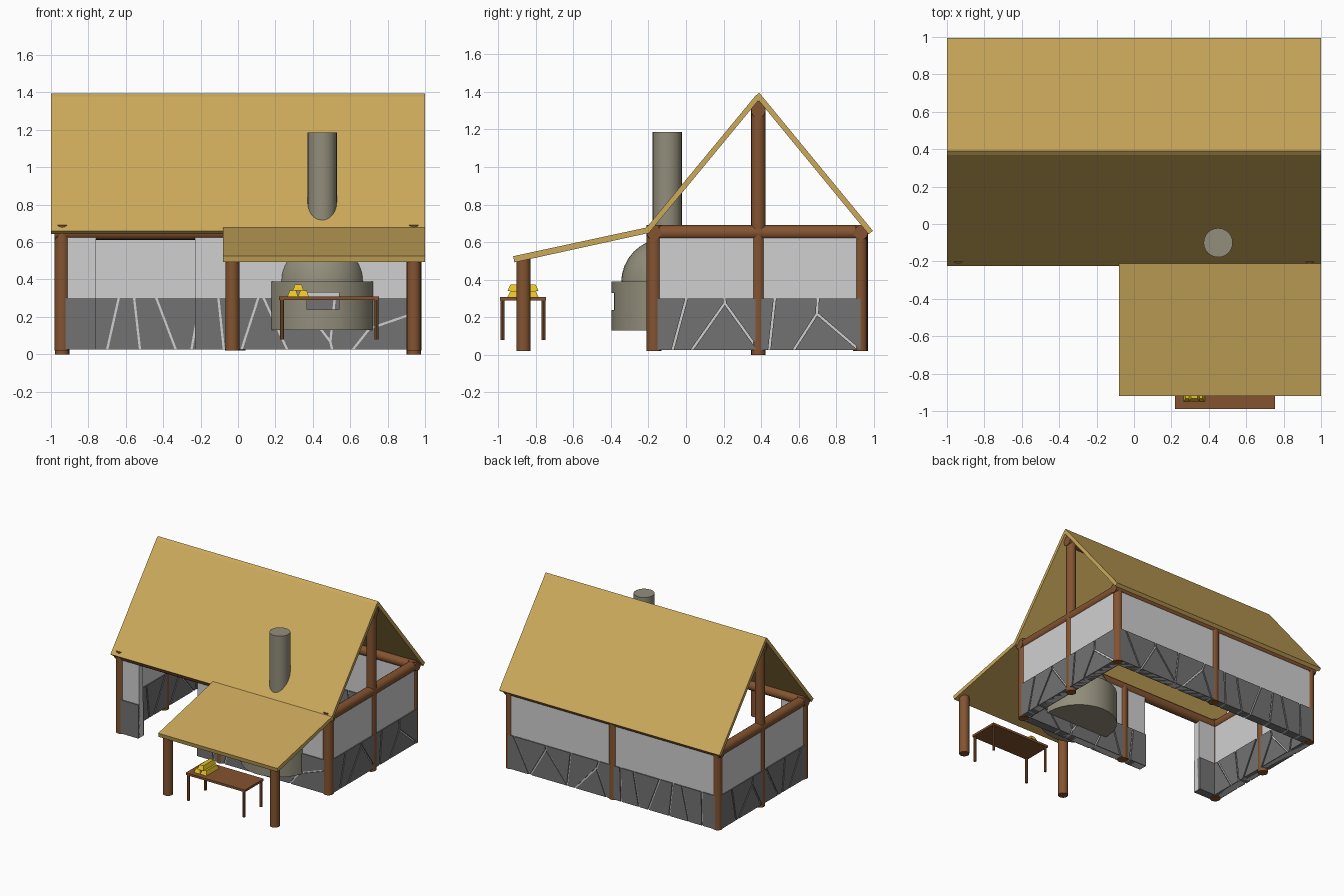
import bpy, bmesh, math, random
from mathutils import Vector

random.seed(7)
cube = bpy.data.objects.get("Cube")
if cube:
    bpy.data.objects.remove(cube, do_unlink=True)


def material(name, r, g, b):
    m = bpy.data.materials.new(name)
    m.use_nodes = True
    m.diffuse_color = (r, g, b, 1)
    bsdf = next(n for n in m.node_tree.nodes if n.type == 'BSDF_PRINCIPLED')
    bsdf.inputs["Base Color"].default_value = (r, g, b, 1)
    return m


THATCH = material("thatch", 0.6, 0.4, 0.105)
WOOD = material("wood", 0.23, 0.088, 0.03)
PLASTER = material("plaster", 0.63, 0.63, 0.63)
STONE = material("dark stone", 0.17, 0.17, 0.17)
CLAY = material("oven clay", 0.29, 0.27, 0.2)
GOLD = material("gold", 0.8, 0.55, 0.02)


def finish(bm, name, mat, smooth=False):
    bmesh.ops.recalc_face_normals(bm, faces=bm.faces)
    me = bpy.data.meshes.new(name)
    bm.to_mesh(me)
    bm.free()
    me.materials.append(mat)
    ob = bpy.data.objects.new(name, me)
    bpy.context.collection.objects.link(ob)
    if smooth:
        bpy.ops.object.select_all(action='DESELECT')
        ob.select_set(True)
        bpy.context.view_layer.objects.active = ob
        bpy.ops.object.shade_smooth_by_angle(angle=math.radians(40))
    return ob


def box(name, lo, hi, mat):
    bm = bmesh.new()
    bmesh.ops.create_cube(bm, size=1)
    for v in bm.verts:
        v.co = [(a + b) / 2 + c * (b - a) for a, b, c in zip(lo, hi, v.co)]
    return finish(bm, name, mat)


def log(name, a, b, r, mat=WOOD, sides=16):
    a, b = Vector(a), Vector(b)
    bm = bmesh.new()
    bmesh.ops.create_cone(bm, cap_ends=True, segments=sides, radius1=r, radius2=r,
                          depth=(b - a).length)
    turn = Vector((0, 0, 1)).rotation_difference(b - a)
    for v in bm.verts:
        v.co = turn @ v.co + (a + b) / 2
    return finish(bm, name, mat, True)


def prism(bm, points, offset):
    """Extrude a flat polygon along an offset."""
    face = bm.faces.new([bm.verts.new(p) for p in points])
    new = bmesh.ops.extrude_face_region(bm, geom=[face])["geom"]
    for v in new:
        if isinstance(v, bmesh.types.BMVert):
            v.co += Vector(offset)


def slab(name, x0, x1, profile):
    bm = bmesh.new()
    prism(bm, [(x0, y, z) for y, z in profile], (x1 - x0, 0, 0))
    return finish(bm, name, THATCH)


def clip(poly, mid, n):
    """Keep the part of a polygon behind the line through mid."""
    out = []
    for p, q in zip(poly, poly[1:] + poly[:1]):
        dp, dq = (p - mid).dot(n), (q - mid).dot(n)
        if dp <= 0:
            out.append(p)
        if dp * dq < 0:
            out.append(p + (q - p) * (dp / (dp - dq)))
    return out


BOTTOM, STONE_TOP, BEAM_Z = 0.025, 0.3, 0.65
FRONT, MID, BACK, SIDE, DOOR_POST = -0.17, 0.385, 0.93, 0.94, -0.03


def wall(name, start, end):
    """Plaster panel with an irregular stone footing on both faces."""
    a, b = Vector(start), Vector(end)
    along = (b - a).normalized()
    across = Vector((-along.y, along.x))
    length = (b - a).length

    def place(u, z, t):
        p = a + along * u + across * t
        return (p.x, p.y, z)

    bm = bmesh.new()
    t = 0.027
    prism(bm, [place(0, BOTTOM, -t), place(length, BOTTOM, -t),
               place(length, BEAM_Z, -t), place(0, BEAM_Z, -t)],
          (across * 2 * t).to_3d())
    finish(bm, name + "_plaster", PLASTER)

    count = max(1, round(length / 0.15))
    seeds = [Vector(((i + random.uniform(0.2, 0.8)) * length / count,
                     random.choice((0.1, 0.23)) + random.uniform(-0.05, 0.05)))
             for i in range(count)]
    bm = bmesh.new()
    t = 0.035
    for s in seeds:
        cell = [Vector(c) for c in ((0, BOTTOM), (length, BOTTOM),
                                    (length, STONE_TOP), (0, STONE_TOP))]
        for o in seeds:
            if o is not s:
                n = (o - s).normalized()
                cell = clip(cell, (s + o) / 2 - n * 0.006, n)
        if len(cell) > 2:
            prism(bm, [place(c.x, c.y, -t) for c in cell], (across * 2 * t).to_3d())
    finish(bm, name + "_stones", STONE)


# Walls, with a doorway in the front
wall("back_wall", (-SIDE, BACK), (SIDE, BACK))
wall("left_wall", (SIDE, FRONT), (SIDE, BACK))
wall("right_wall", (-SIDE, FRONT), (-SIDE, BACK))
wall("front_wall_long", (-0.23, FRONT), (SIDE, FRONT))
wall("front_wall_short", (-SIDE, FRONT), (-0.76, FRONT))

# Posts and beams
for x, end in ((-SIDE, "right"), (SIDE, "left")):
    log(f"front_{end}_post", (x, FRONT, 0.02), (x, FRONT, 0.69), 0.04)
    log(f"back_{end}_post", (x, BACK, 0.02), (x, BACK, 0.69), 0.035)
    log(f"gable_{end}_post", (x, MID, 0), (x, MID, 1.35), 0.038)
    log(f"gable_{end}_beam", (x, FRONT - 0.03, BEAM_Z), (x, BACK + 0.03, BEAM_Z), 0.04)
log("door_post", (DOOR_POST, FRONT, 0.02), (DOOR_POST, FRONT, BEAM_Z), 0.04)
log("back_middle_post", (0, BACK, 0.02), (0, BACK, BEAM_Z), 0.04)
for name, y, z in (("front_beam", FRONT, BEAM_Z), ("back_beam", BACK, BEAM_Z),
                   ("ridge_beam", MID, 1.3)):
    log(name, (-0.98, y, z), (0.98, y, z), 0.038)
for name, x in (("porch_right_post", DOOR_POST), ("porch_left_post", SIDE)):
    log(name, (x, -0.865, 0.02), (x, -0.865, 0.515), 0.038)

# Roofs
slab("back_roof", -1, 1, [(0.39, 1.395), (0.995, 0.66), (0.972, 0.642), (0.368, 1.377)])
slab("front_roof", -1, 1, [(0.368, 1.377), (-0.225, 0.66), (-0.203, 0.642), (0.39, 1.36)])
slab("porch_roof", -0.08, 1, [(-0.92, 0.525), (-0.2, 0.68), (-0.193, 0.65), (-0.913, 0.492)])

# Oven: drum with a mouth cut in front, dome and chimney
OX, OY = 0.45, -0.11
drum = log("oven_drum", (OX, OY, 0.13), (OX, OY, 0.39), 0.287, CLAY, 32)
mouth = box("oven_mouth_cutter", (0.37, -0.5, 0.24), (0.54, FRONT, 0.33), CLAY)
mouth.hide_render = True
mouth.hide_viewport = True
cut = drum.modifiers.new("mouth", 'BOOLEAN')
cut.operation = 'DIFFERENCE'
cut.solver = 'EXACT'
cut.object = mouth

bm = bmesh.new()
bmesh.ops.create_uvsphere(bm, u_segments=32, v_segments=16, radius=0.235)
bmesh.ops.delete(bm, geom=[v for v in bm.verts if v.co.z < -0.01], context='VERTS')
bmesh.ops.translate(bm, verts=bm.verts, vec=(OX, OY, 0.385))
finish(bm, "oven_dome", CLAY, True)
log("chimney", (OX, -0.1, 0.58), (OX, -0.1, 1.185), 0.078, CLAY, 24)

# Table
box("table_top", (0.22, -0.99, 0.29), (0.755, -0.745, 0.308), WOOD)
for x in (0.235, 0.74):
    for y in (-0.977, -0.758):
        log("table_leg", (x, y, 0.08), (x, y, 0.295), 0.011, WOOD, 8)

# Stack of ingots
for x, z in ((0.293, 0.308), (0.35, 0.308), (0.322, 0.341)):
    ingot = box("ingot", (x - 0.029, -0.95, z), (x + 0.029, -0.785, z + 0.033), GOLD)
    for v in ingot.data.vertices:
        if v.co.z > z + 0.01:
            v.co.x = x + (v.co.x - x) * 0.6
            v.co.y += 0.016 if v.co.y < -0.87 else -0.016
